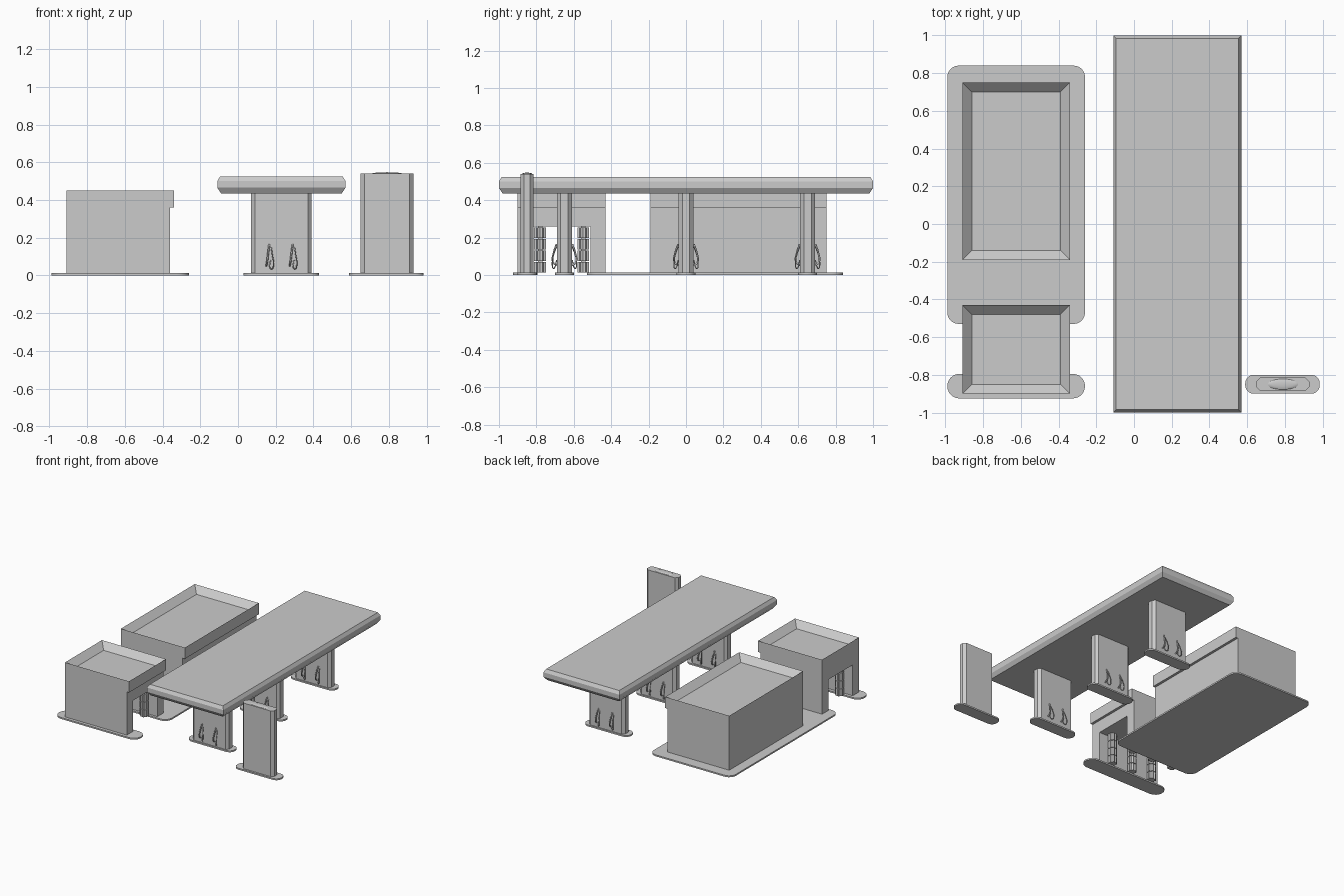
import bpy
import bmesh
from math import sin, cos, pi
from mathutils import Vector

cube = bpy.data.objects.get("Cube")
if cube:
    bpy.data.objects.remove(cube, do_unlink=True)

SLAB = 0.012


def finish(name, bm):
    bmesh.ops.recalc_face_normals(bm, faces=bm.faces)
    mesh = bpy.data.meshes.new(name)
    bm.to_mesh(mesh)
    bm.free()
    obj = bpy.data.objects.new(name, mesh)
    bpy.context.collection.objects.link(obj)
    return obj


def smooth(obj):
    bpy.ops.object.select_all(action='DESELECT')
    obj.select_set(True)
    bpy.context.view_layer.objects.active = obj
    bpy.ops.object.shade_smooth_by_angle()


def extrude(name, points, direction):
    """Solid made by pushing a flat outline along a vector."""
    bm = bmesh.new()
    face = bm.faces.new([bm.verts.new(p) for p in points])
    moved = bmesh.ops.extrude_face_region(bm, geom=[face], use_keep_orig=True)
    verts = [v for v in moved['geom'] if isinstance(v, bmesh.types.BMVert)]
    bmesh.ops.translate(bm, verts=verts, vec=direction)
    return finish(name, bm)


def corner_prism(name, x, y, z, radius, steps):
    """Upright block with rounded (many steps) or chamfered (one step) corners."""
    points = []
    corners = [(x[1], y[1], -1, -1), (x[0], y[1], 1, -1), (x[0], y[0], 1, 1), (x[1], y[0], -1, 1)]
    for i, (cx, cy, sx, sy) in enumerate(corners):
        for k in range(steps + 1):
            a = (i + k / steps) * pi / 2
            points.append((cx + radius * (sx + cos(a)), cy + radius * (sy + sin(a)), z[0]))
    obj = extrude(name, points, (0, 0, z[1] - z[0]))
    if steps > 1:
        smooth(obj)
    return obj


def block(x, y, z, bm):
    made = bmesh.ops.create_cube(bm, size=1)
    for v in made['verts']:
        v.co = [(r[0] + r[1]) / 2 + c * (r[1] - r[0]) for r, c in zip((x, y, z), v.co)]


def box(name, x, y, z):
    bm = bmesh.new()
    block(x, y, z, bm)
    return finish(name, bm)


def parapet_roof(name, y):
    """Overhanging roof block with a sunken deck."""
    bm = bmesh.new()
    block((-0.91, -0.34), y, (0.36, 0.45), bm)
    top = max(bm.faces, key=lambda f: f.calc_center_median().z)
    bmesh.ops.inset_region(bm, faces=[top], thickness=0.05, use_even_offset=True)
    bmesh.ops.translate(bm, verts=top.verts, vec=(0, 0, -0.05))
    return finish(name, bm)


def tube(name, points, radius):
    curve = bpy.data.curves.new(name, 'CURVE')
    curve.dimensions = '3D'
    curve.bevel_depth = radius
    curve.bevel_resolution = 1
    curve.resolution_u = 5
    curve.use_fill_caps = True
    spline = curve.splines.new('BEZIER')
    spline.bezier_points.add(len(points) - 1)
    for bp, p in zip(spline.bezier_points, points):
        bp.co = p
        bp.handle_left_type = bp.handle_right_type = 'AUTO'
    obj = bpy.data.objects.new(name, curve)
    bpy.context.collection.objects.link(obj)
    return obj


# Ground slabs under the buildings
corner_prism("main_slab", (-0.99, -0.26), (-0.53, 0.84), (0, SLAB), 0.06, 6)
corner_prism("wash_front_slab", (-0.99, -0.26), (-0.925, -0.795), (0, SLAB), 0.064, 6)

# Shop
box("shop_walls", (-0.91, -0.36), (-0.19, 0.75), (SLAB, 0.36))
parapet_roof("shop_roof", (-0.19, 0.75))

# Car wash with a drive-through tunnel
arch = [(-0.90, SLAB), (-0.82, SLAB), (-0.82, 0.26), (-0.51, 0.26),
        (-0.51, SLAB), (-0.43, SLAB), (-0.43, 0.36), (-0.90, 0.36)]
extrude("wash_walls", [(-0.91, y, z) for y, z in arch], (0.55, 0, 0))
parapet_roof("wash_roof", (-0.90, -0.43))


# Lobed wash brushes, each a stack of drums on a spindle
def brush(name, x, y):
    bm = bmesh.new()
    height = (0.26 - SLAB) / 4
    for level in range(4):
        z = SLAB + level * height
        ring = []
        for k in range(16):
            a = k * pi / 8
            r = 0.034 if k % 2 else 0.026
            ring.append(bm.verts.new((x + r * cos(a), y + r * sin(a), z)))
        face = bm.faces.new(ring)
        top = bmesh.ops.extrude_face_region(bm, geom=[face], use_keep_orig=True)
        verts = [v for v in top['geom'] if isinstance(v, bmesh.types.BMVert)]
        bmesh.ops.translate(bm, verts=verts, vec=(0, 0, height - 0.005))
    block((x - 0.012, x + 0.012), (y - 0.012, y + 0.012), (SLAB, 0.26), bm)
    finish(name, bm)


for i in range(3):
    bx = -0.45 - 0.185 * i
    brush(f"front_brush_{i + 1}", bx, -0.78)
    brush(f"rear_brush_{i + 1}", bx, -0.55)

# Canopy with chamfered upper and lower rims
bm = bmesh.new()
loops = []
for z, inset in ((0.435, 0.02), (0.465, 0), (0.50, 0), (0.525, 0.015)):
    hx, hy = 0.34 - inset, 1 - inset
    loops.append([bm.verts.new((0.23 + sx * hx, sy * hy, z))
                  for sx, sy in ((-1, -1), (1, -1), (1, 1), (-1, 1))])
for low, high in zip(loops, loops[1:]):
    for k in range(4):
        n = (k + 1) % 4
        bm.faces.new((low[k], low[n], high[n], high[k]))
bm.faces.new(loops[0])
bm.faces.new(loops[-1])
finish("canopy", bm)

# Pump pillars, each with two hoses and nozzles on both faces
nozzle_path = [(-0.018, 0.002, 0.05), (-0.014, 0.022, 0.07), (-0.008, 0.017, 0.12), (-0.002, 0.002, 0.165)]
hose_path = [(0.008, 0.002, 0.15), (0.014, 0.017, 0.11), (0.02, 0.025, 0.06), (0.013, 0.02, 0.035),
             (0.002, 0.012, 0.04), (0.004, 0.002, 0.08)]
for i, py in enumerate((-0.65, 0, 0.65)):
    tag = f"pump_{i + 1}"
    corner_prism(tag + "_slab", (0.03, 0.43), (py - 0.05, py + 0.05), (0, SLAB), 0.048, 6)
    corner_prism(tag + "_pillar", (0.07, 0.39), (py - 0.04, py + 0.04), (SLAB, 0.44), 0.02, 1)
    for face, side in (("front", -1), ("back", 1)):
        for j, offset in enumerate((-0.062, 0.062)):
            def place(path):
                return [Vector((0.23 - side * (offset + px), py + side * (0.04 + d), z)) for px, d, z in path]
            label = f"{tag}_{face}_{j + 1}"
            tube(label + "_nozzle", place(nozzle_path), 0.005)
            tube(label + "_hose", place(hose_path), 0.003)

# Roadside price pylon with a low crown
corner_prism("pylon_slab", (0.59, 0.985), (-0.90, -0.80), (0, SLAB), 0.045, 6)
corner_prism("pylon", (0.65, 0.93), (-0.885, -0.815), (SLAB, 0.54), 0.02, 1)
bm = bmesh.new()
bmesh.ops.create_uvsphere(bm, u_segments=24, v_segments=8, radius=1)
for v in bm.verts:
    v.co = (0.79 + 0.08 * v.co.x, -0.85 + 0.028 * v.co.y, 0.54 + 0.007 * v.co.z)
smooth(finish("pylon_crown", bm))
